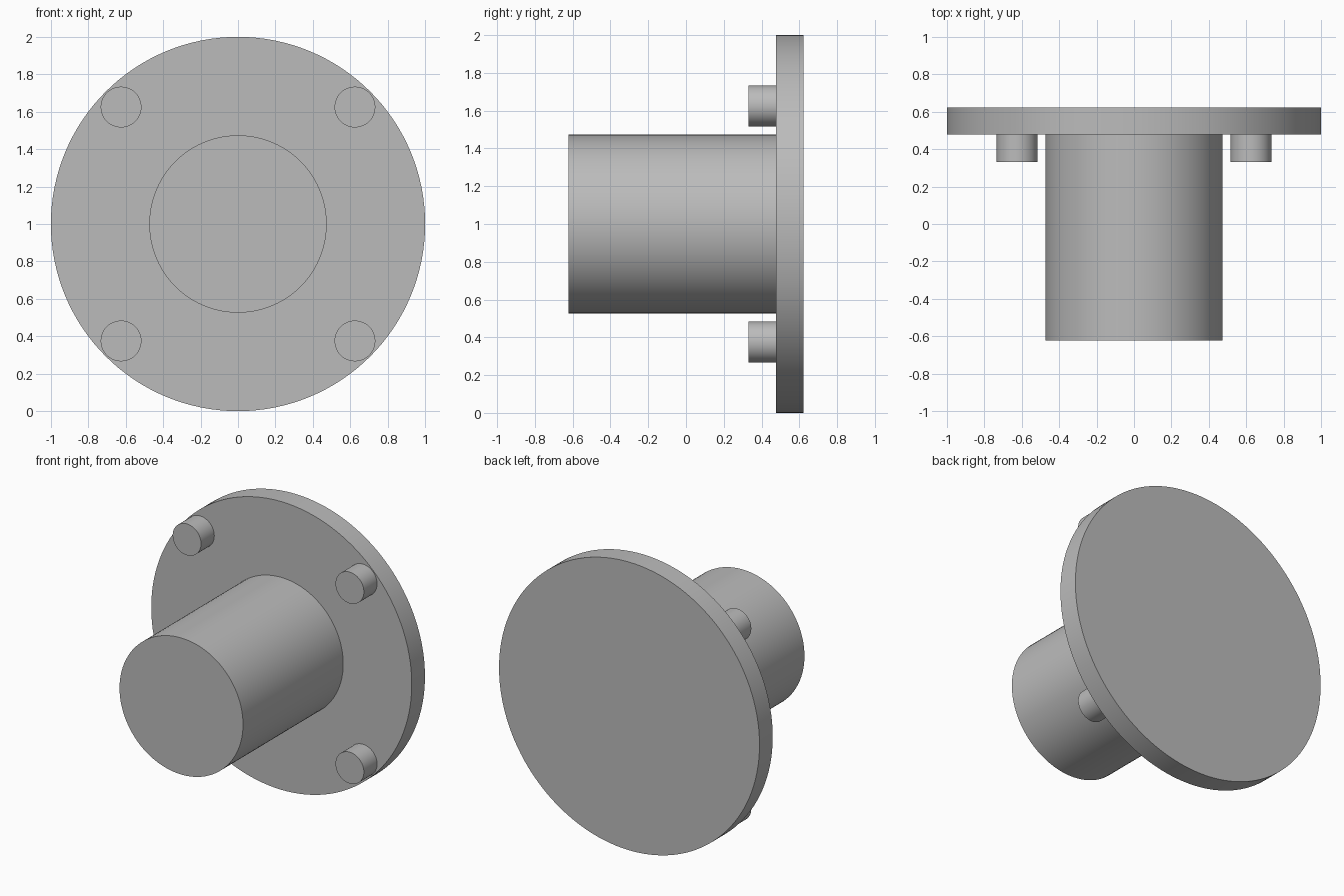
import bpy
import math

cube = bpy.data.objects.get("Cube")
if cube:
    bpy.data.objects.remove(cube, do_unlink=True)

grey = bpy.data.materials.new("plain_grey")
grey.use_nodes = True
colour = (0.5, 0.5, 0.5, 1)
grey.diffuse_color = colour
grey.node_tree.nodes["Principled BSDF"].inputs["Base Color"].default_value = colour


def disc(name, radius, y_front, y_back, x=0, z=1, sides=96):
    """Smooth solid cylinder lying along y."""
    bpy.ops.mesh.primitive_cylinder_add(
        vertices=sides, radius=radius, depth=y_back - y_front,
        location=(x, (y_front + y_back) / 2, z), rotation=(math.pi / 2, 0, 0))
    obj = bpy.context.object
    obj.name = name
    obj.data.materials.append(grey)
    bpy.ops.object.transform_apply(location=False, rotation=True, scale=False)
    bpy.ops.object.shade_smooth_by_angle(angle=math.radians(30))
    return obj


FRONT, FACE, BACK = -0.622, 0.477, 0.622

# Round back plate and the thick shaft in front of it
disc("flange", 1.0, FACE, BACK, sides=128)
disc("shaft", 0.474, FRONT, FACE)

# Four pegs near the rim
for side, sx in (("left", 1), ("right", -1)):
    for level, sz in (("upper", 1), ("lower", -1)):
        disc(f"{level}_{side}_peg", 0.109, 0.332, FACE,
             x=sx * 0.625, z=1 + sz * 0.625, sides=48)
